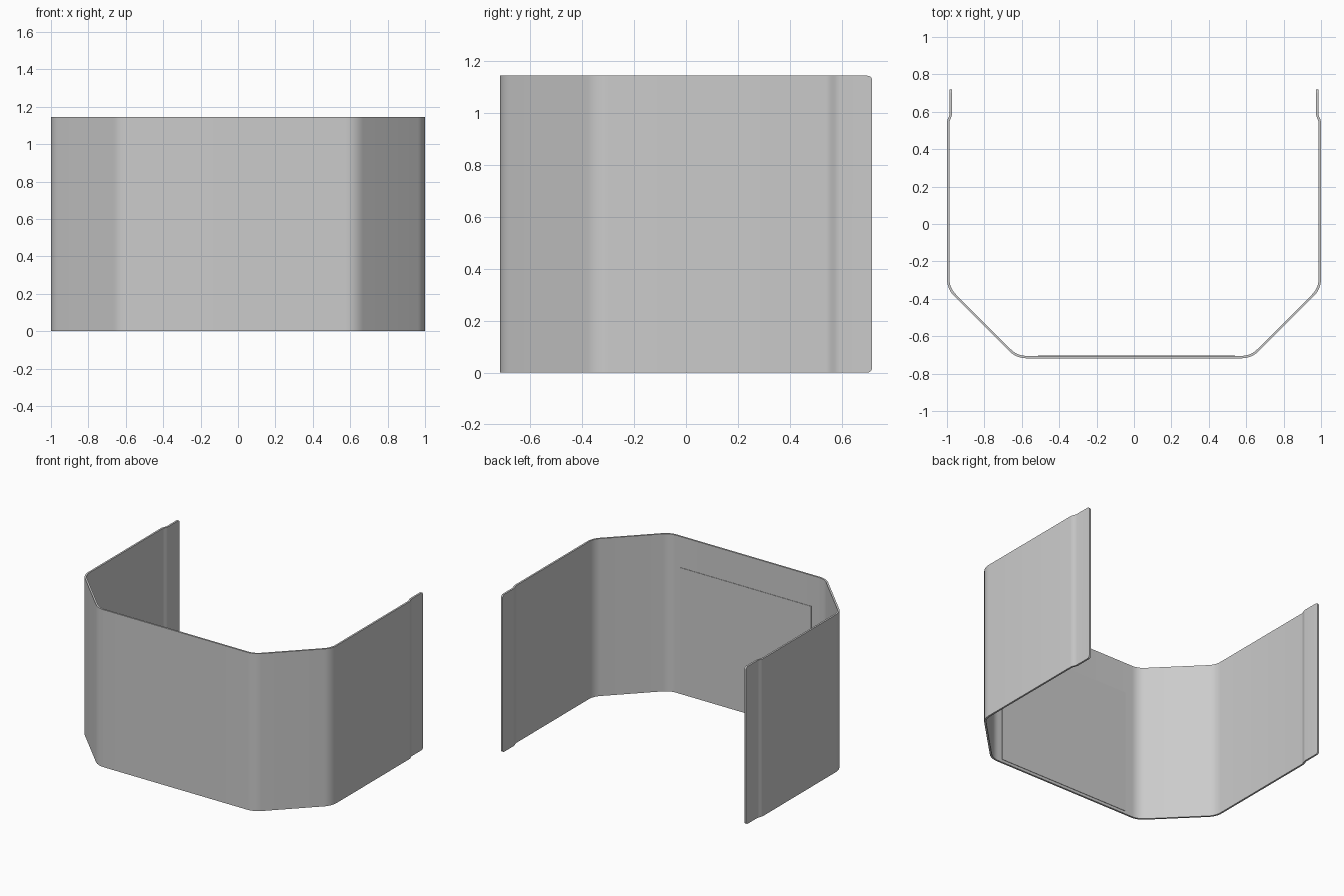
import bpy, bmesh, math
from mathutils import Vector

if "Cube" in bpy.data.objects:
    bpy.data.objects.remove(bpy.data.objects["Cube"])

H, T, R = 1.145, 0.013, 0.13      # height, sheet thickness, outer bend radius
YF, YB = -0.718, 0.718            # front and back limits


def finish(bm, name):
    bmesh.ops.recalc_face_normals(bm, faces=bm.faces)
    mesh = bpy.data.meshes.new(name)
    bm.to_mesh(mesh)
    bm.free()
    ob = bpy.data.objects.new(name, mesh)
    bpy.context.collection.objects.link(ob)
    bpy.context.view_layer.objects.active = ob
    ob.select_set(True)
    bpy.ops.object.shade_smooth_by_angle(angle=math.radians(30))
    ob.select_set(False)
    return ob


def bend(corner, a0, a1, steps=8):
    """Arc rounding a 45 degree outer corner, normals swept from a0 to a1."""
    mid = math.radians((a0 + a1) / 2)
    d = R / math.cos(math.radians(22.5))
    c = Vector(corner) - d * Vector((math.cos(mid), math.sin(mid)))
    for i in range(steps + 1):
        a = math.radians(a0 + (a1 - a0) * i / steps)
        yield c + R * Vector((math.cos(a), math.sin(a)))


# Outer profile of the right half: stepped tab, side, slanted corner, front
half = [Vector((0.986, YB))]
for i in range(7):
    t = i / 6
    half.append(Vector((0.986 + 0.014 * t * t * (3 - 2 * t), 0.592 - 0.05 * t)))
half += bend((1.0, -0.347), 0, -45)
half += bend((0.629, YF), -45, -90)
outer = half + [Vector((-p.x, p.y)) for p in reversed(half)]

# Inner profile by mitred offset
inner = []
for i, p in enumerate(outer):
    d0 = (p - outer[i - 1]).normalized() if i else (outer[1] - p).normalized()
    d1 = (outer[i + 1] - p).normalized() if i < len(outer) - 1 else d0
    n0, n1 = Vector((d0.y, -d0.x)), Vector((d1.y, -d1.x))
    n = (n0 + n1).normalized()
    inner.append(p + n * T / n.dot(n0))
if inner[0].x > outer[0].x:
    inner = [2 * p - q for p, q in zip(outer, inner)]

# Folded sheet shell
bm = bmesh.new()
rings = [[bm.verts.new((q.x, q.y, z)) for q, z in
          ((p, 0), (p, H), (r, H), (r, 0))] for p, r in zip(outer, inner)]
for a, b in zip(rings, rings[1:]):
    for k in range(4):
        bm.faces.new((a[k], b[k], b[(k + 1) % 4], a[(k + 1) % 4]))
bm.faces.new(rings[0])
bm.faces.new(rings[-1])
# Rounded corners on the free tab ends
ends = [bm.edges.get((r[k], r[3 - k])) for r in (rings[0], rings[-1]) for k in (0, 1)]
bmesh.ops.bevel(bm, geom=ends, offset=0.018, segments=5, profile=0.5, affect='EDGES')
finish(bm, "folded_sheet")

# Thin panel on the inside of the front wall
bm = bmesh.new()
bmesh.ops.create_cube(bm, size=1)
for v in bm.verts:
    v.co = (0.013 + v.co.x * 1.055, YF + T + 0.001 + v.co.y * 0.004, 0.47 + v.co.z * 0.90)
finish(bm, "inner_panel")
